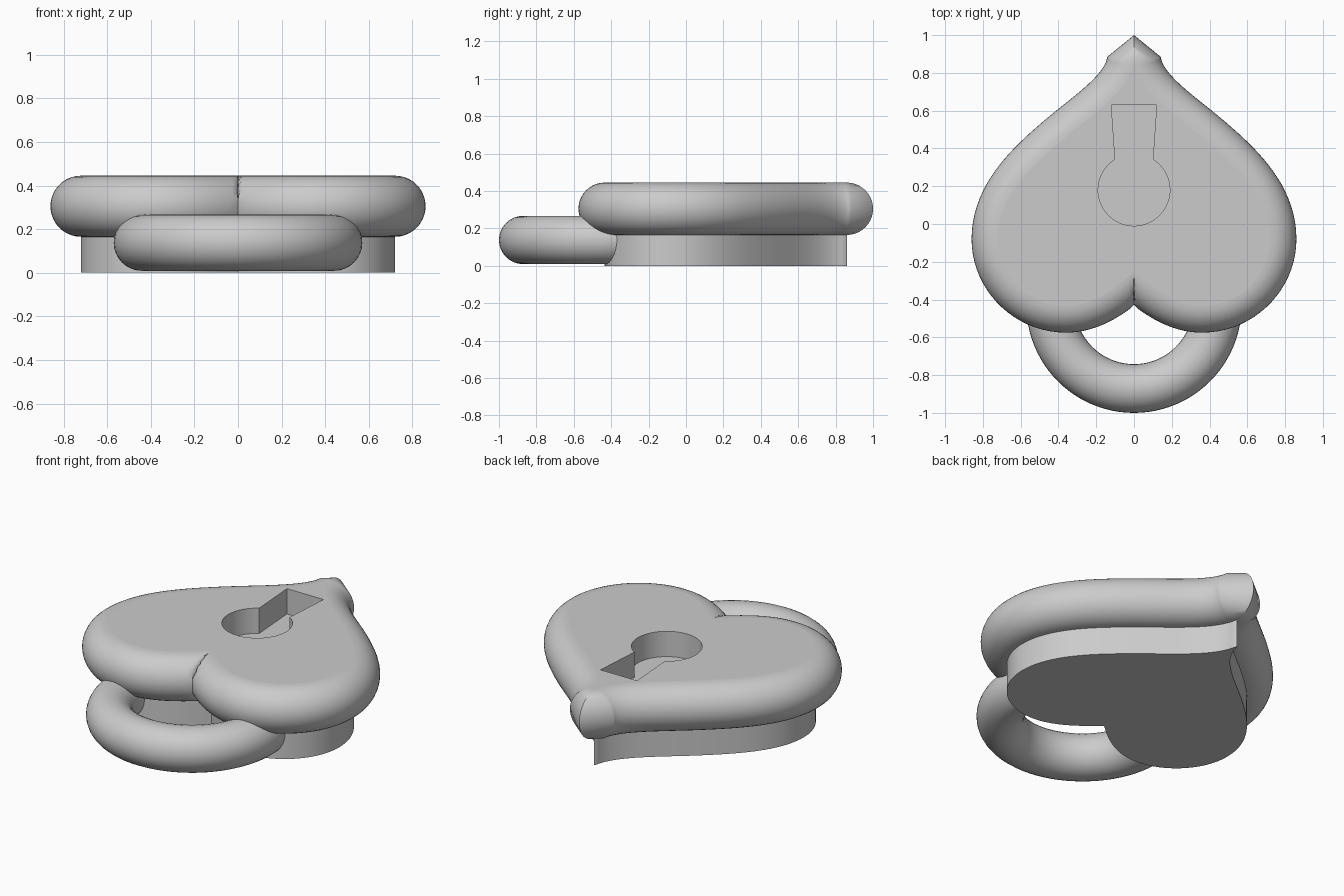
import bpy, bmesh, math
from mathutils import Vector
from mathutils.geometry import interpolate_bezier

cube = bpy.data.objects.get("Cube")
if cube:
    bpy.data.objects.remove(cube, do_unlink=True)

grey = bpy.data.materials.new("light_grey")
grey.use_nodes = True
grey.diffuse_color = (0.6, 0.6, 0.6, 1)
grey.node_tree.nodes["Principled BSDF"].inputs["Base Color"].default_value = (0.6, 0.6, 0.6, 1)

RIM = 0.14      # radius of the rounded heart edge
MID = 0.305     # height of the rounded edge's centre
FLOOR = 0.295   # floor of the keyhole
STEPS = 20


def finish(obj, angle=40):
    """Assign the colour and smooth the curved faces, keeping level faces flat."""
    obj.data.materials.clear()
    obj.data.materials.append(grey)
    bpy.ops.object.select_all(action='DESELECT')
    obj.select_set(True)
    bpy.context.view_layer.objects.active = obj
    bpy.ops.object.shade_smooth_by_angle(angle=math.radians(angle))
    for p in obj.data.polygons:
        if abs(p.normal.z) > 0.999:
            p.use_smooth = False


def make_object(name, bm):
    bmesh.ops.recalc_face_normals(bm, faces=bm.faces)
    mesh = bpy.data.meshes.new(name)
    bm.to_mesh(mesh)
    bm.free()
    obj = bpy.data.objects.new(name, mesh)
    bpy.context.collection.objects.link(obj)
    finish(obj)
    return obj


def heart_outline():
    """Closed list of (point, outward normal), anticlockwise from the notch."""
    segments = [
        ((0, -.25), (.10, -.34), (.22, -.435), (.36, -.435)),
        ((.36, -.435), (.56, -.435), (.72, -.27), (.72, -.08)),
        ((.72, -.08), (.72, .14), (.55, .30), (.38, .445)),
        ((.38, .445), (.22, .58), (.03, .70), (.005, .855)),
    ]
    pts = []
    for a, b, c, d in segments:
        curve = interpolate_bezier(*(Vector(p) for p in (a, b, c, d)), STEPS)
        pts += [p.to_2d() for p in curve][1 if pts else 0:]
    half = []
    for i in range(1, len(pts)):
        t = (pts[min(i + 1, len(pts) - 1)] - pts[i - 1]).normalized()
        half.append((pts[i], Vector((t.y, -t.x))))
    mirror = [(Vector((-p.x, p.y)), Vector((-n.x, n.y))) for p, n in reversed(half)]
    notch = (pts[0], Vector((0, -1)))
    tip = (Vector((0, .86)), Vector((0, 1)))
    return [notch] + half + [tip] + mirror


def offset(p, n, d):
    """Move outward, stopping at the centre plane so the notch stays a crease."""
    if p.x * n.x < 0 and abs(n.x) * d > abs(p.x):
        d = abs(p.x) / abs(n.x)
    return p + n * d


def add_ring(bm, points, z):
    return [bm.verts.new((p.x, p.y, z)) for p in points]


def bridge(bm, a, b):
    for i in range(len(a)):
        j = (i + 1) % len(a)
        bm.faces.new((a[i], a[j], b[j], b[i]))


def loop_edges(bm, ring):
    return [bm.edges.get((v, ring[i - 1])) or bm.edges.new((v, ring[i - 1]))
            for i, v in enumerate(ring)]


outline = heart_outline()

# Heart base: straight-sided plinth
bm = bmesh.new()
low = add_ring(bm, [p for p, n in outline], 0)
high = add_ring(bm, [p for p, n in outline], 0.2)
bridge(bm, low, high)
bm.faces.new(low)
bm.faces.new(high)
make_object("heart_base", bm)

# Heart body: rounded edge with a keyhole recess in the top
bm = bmesh.new()
rings = []
for k in range(STEPS + 1):
    a = math.pi * (k / STEPS - 0.5)
    rings.append(add_ring(bm, [offset(p, n, RIM * math.cos(a)) for p, n in outline],
                          MID + RIM * math.sin(a)))
for lower, upper in zip(rings, rings[1:]):
    bridge(bm, lower, upper)
bm.faces.new(rings[0])

centre, radius = Vector((0, 0.18)), 0.19
start = math.acos(0.1 / radius)
sweep = math.pi + 2 * start
keyhole = [Vector((.12, .63)), Vector((-.12, .63))]
for k in range(49):
    a = math.pi - start + sweep * k / 48
    keyhole.append(centre + radius * Vector((math.cos(a), math.sin(a))))
hole_top = add_ring(bm, keyhole, MID + RIM)
hole_floor = add_ring(bm, keyhole, FLOOR)
bmesh.ops.triangle_fill(bm, use_beauty=True, normal=(0, 0, 1),
                        edges=loop_edges(bm, rings[-1]) + loop_edges(bm, hole_top))
bridge(bm, hole_top, hole_floor)
bm.faces.new(hole_floor)
make_object("heart_body", bm)

# Hanging ring at the front
bpy.ops.mesh.primitive_torus_add(location=(0, -0.43, 0.138), major_radius=0.441,
                                 minor_radius=0.129, major_segments=96, minor_segments=32)
ring = bpy.context.object
ring.name = "hanging_ring"
finish(ring)
